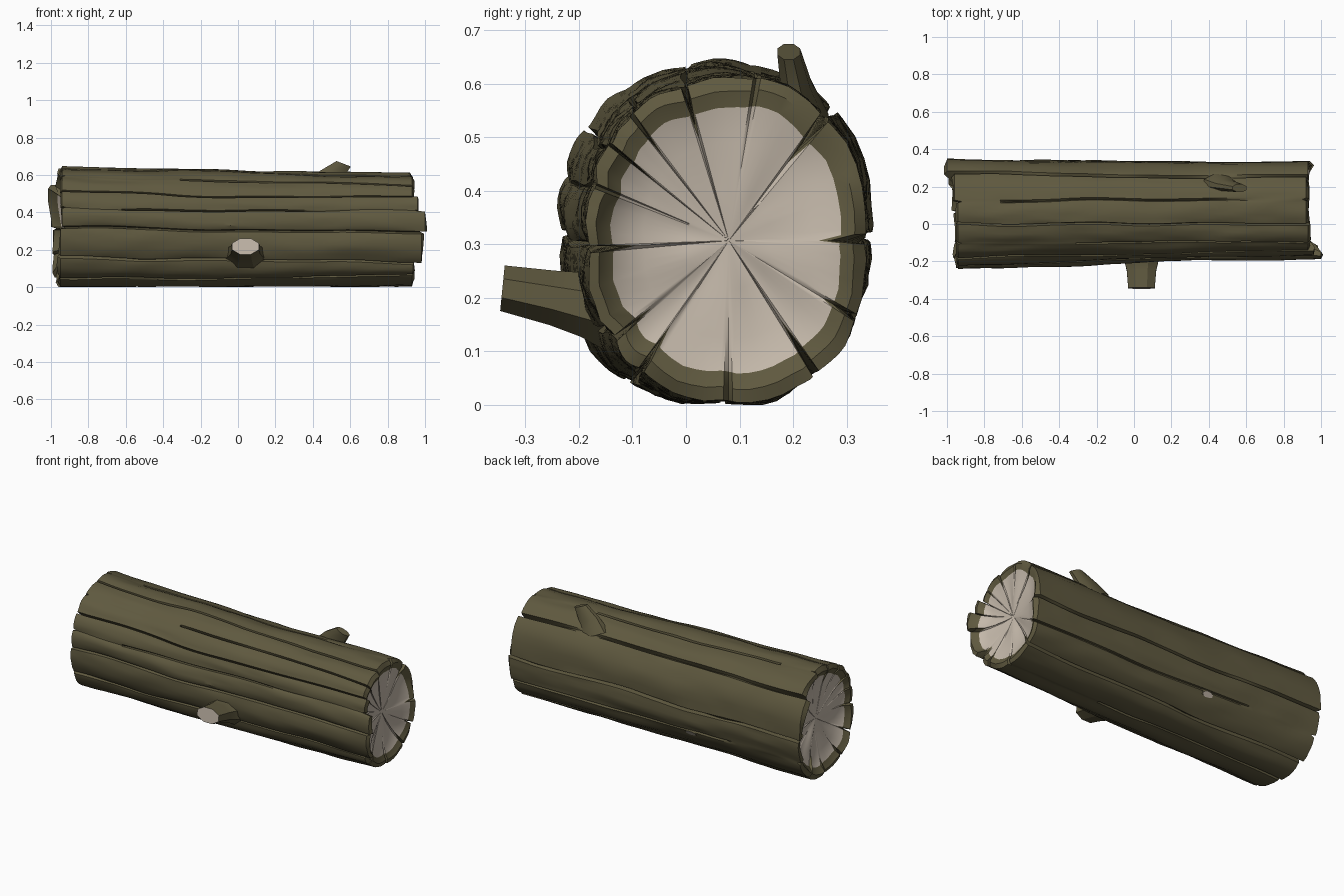
import bpy, bmesh, random
from math import cos, sin, pi, radians
from mathutils import Vector, noise

random.seed(4)
cube = bpy.data.objects.get("Cube")
if cube:
    bpy.data.objects.remove(cube, do_unlink=True)


def material(name, rgb):
    m = bpy.data.materials.new(name)
    m.use_nodes = True
    m.diffuse_color = (*rgb, 1)
    bsdf = m.node_tree.nodes["Principled BSDF"]
    bsdf.inputs["Base Color"].default_value = (*rgb, 1)
    bsdf.inputs["Roughness"].default_value = 0.9
    return m


BARK = material("olive_bark", (0.115, 0.1, 0.05))
WOOD = material("pale_wood", (0.55, 0.48, 0.4))

# Bark plates: start angle at right and left end, crack depth, crack range in x,
# then how far the plate reaches at the right (-x) and left (+x) end
PLATES = [
    (-2, 0, .045, -2, 2, 1.0, .93),
    (48, 53, .045, -2, 2, .96, .92),
    (78, 80, .03, -.7, .6, .94, .92),
    (100, 106, .045, -2, 2, .94, .93),
    (121, 127, .04, -.3, 2, .94, .93),
    (143, 140, .045, -2, 2, .94, .96),
    (160, 158, .022, -.6, .6, .94, 1.0),
    (180, 183, .045, -2, 2, .95, .98),
    (213, 220, .04, -2, 2, .95, .935),
    (238, 237, .045, -2, 2, .95, .93),
    (272, 270, .03, -2, .3, .96, .93),
    (300, 302, .05, -2, 2, .98, .93),
    (330, 328, .025, -.5, 2, .99, .94),
]
STEPS = [0, .05, .1, .25, .42, .58, .75, .9, .95]
RINGS = 56
LIFT = [random.uniform(-.007, .007) for _ in PLATES]


def bump(x, y, z):
    return noise.noise(Vector((x, y, z)))


def start_angle(k, x):
    """Angle of the crack before plate k, wandering along the log."""
    turn, k = divmod(k, len(PLATES))
    a, b = PLATES[k][:2]
    return a + (b - a) * (x + 1) / 2 + 3.5 * bump(x * 2.2, k * 7.3, 0) + 360 * turn


def axis(x):
    """Centre and half sizes of the trunk section."""
    sz = .312 - .008 * x + .003 * x * x
    return .068 + .012 * x, sz, .27 - .0175 * x + .0075 * x * x, sz


def surface(k, i, s):
    """Point on the bark: plate k, step i, place s along the log (-1 to 1)."""
    p, u = PLATES[k], STEPS[i]
    reach = p[6] if s > 0 else p[5]
    if i == 0:
        q = PLATES[k - 1]
        reach = min(reach, q[6] if s > 0 else q[5]) - .02
    x = s * .9 + (reach - .9) * s ** 9 if s > 0 else s * .9 + (reach - .9) * -(abs(s) ** 9)
    a0, a1 = start_angle(k, x), start_angle(k + 1, x)
    a = radians(a0 + (a1 - a0) * u)
    cy, cz, sy, sz = axis(x)
    c, d = cos(a), sin(a)
    r = (abs(c / sy) ** 2.3 + abs(d / sz) ** 2.3) ** (-1 / 2.3)
    r += .008 * sin(pi * u) + .012 * bump(x * 1.6, c * 2, d * 2)
    r += .005 * bump(x * 5, c * 9, d * 9) - .006
    r += LIFT[k] * (1 - abs(2 * u - 1) ** 4)
    # Cracks are deeper at the sawn ends and fade in and out between
    if i == 0 and p[3] < x < p[4]:
        wave = .6 + .8 * bump(x * 3, k * 3.1, 5)
        r -= p[2] * (max(.12, wave) + .7 * abs(s) ** 16)
    return Vector((x, cy + r * c, max(0, cz + r * d)))


def link(name, bm, smooth=35):
    bmesh.ops.recalc_face_normals(bm, faces=bm.faces)
    me = bpy.data.meshes.new(name)
    bm.to_mesh(me)
    bm.free()
    me.materials.append(BARK)
    me.materials.append(WOOD)
    ob = bpy.data.objects.new(name, me)
    bpy.context.collection.objects.link(ob)
    bpy.ops.object.select_all(action="DESELECT")
    ob.select_set(True)
    bpy.context.view_layer.objects.active = ob
    bpy.ops.object.shade_smooth_by_angle(angle=radians(smooth))
    return ob


def bridge(bm, a, b, mat=0):
    n = len(a)
    for j in range(n):
        f = bm.faces.new((a[j], a[(j + 1) % n], b[(j + 1) % n], b[j]))
        f.material_index = mat


# Trunk with bevelled bark rims and hollowed pale ends
bm = bmesh.new()
columns = [(k, i) for k in range(len(PLATES)) for i in range(len(STEPS))]
rings = []
for n in range(RINGS + 1):
    s = sin((2 * n / RINGS - 1) * pi / 2) * .4 + (2 * n / RINGS - 1) * .6
    rings.append([bm.verts.new(surface(k, i, s)) for k, i in columns])
for a, b in zip(rings, rings[1:]):
    bridge(bm, a, b)
for edge, side in ((rings[0], -1), (rings[-1], 1)):
    cy, cz = axis(side)[:2]
    flat = side * .925
    last = edge
    # Each ring: scale, blend towards the flat cut, x shift, material
    for scale, blend, shift, mat in ((.92, .1, .012, 0), (.82, .6, 0, 0),
                                     (.6, .85, -.012, 1), (.3, 1, -.02, 1)):
        ring = []
        for v in edge:
            rough = .02 * bump(v.co.y * 9, v.co.z * 9, side) if mat == 0 else 0
            sc = scale + rough
            x = v.co.x + (flat - v.co.x) * blend
            x += side * shift + .02 * bump(v.co.y * 5, v.co.z * 5, scale)
            ring.append(bm.verts.new((x, cy + (v.co.y - cy) * sc, cz + (v.co.z - cz) * sc)))
        bridge(bm, last, ring, mat)
        last = ring
    hub = bm.verts.new((flat - side * .025, cy, cz))
    for j in range(len(last)):
        bm.faces.new((last[j], last[(j + 1) % len(last)], hub)).material_index = 1
link("trunk", bm)


def stub(name, sections, u, v, tip_mat, sides=8):
    """Broken branch: sections of (centre, half width along u, half width along v)."""
    bm = bmesh.new()
    last = None
    for centre, ru, rv in sections:
        ring = []
        for j in range(sides):
            t = 2 * pi * (j + .5) / sides
            ring.append(bm.verts.new(Vector(centre) + Vector(u) * ru * cos(t) + Vector(v) * rv * sin(t)))
        if last:
            bridge(bm, last, ring)
        last = ring
    bm.faces.new(last).material_index = tip_mat
    link(name, bm, 30)


# Front branch stub with a pale cut, and a slanted bark stub on top
stub("front_branch", [((.04, -.1, .18), .14, .11), ((.04, -.19, .187), .1, .065),
                      ((.04, -.25, .2), .085, .055), ((.04, -.343, .218), .077, .046)],
     (1, 0, 0), (0, .1, 1), 1)
stub("top_branch", [((.46, .22, .53), .1, .05), ((.5, .205, .6), .07, .03),
                    ((.565, .192, .66), .044, .023)],
     (.93, 0, -.36), (0, 1, 0), 0)

# Small pale scar low on the back
cy, cz, sy, sz = axis(-.25)
out = Vector((0, cos(radians(-33)), sin(radians(-33))))
up = Vector((0, -out.z, out.y))
spot = Vector((-.25, cy, cz)) + out * .275
stub("bark_scar", [(spot, .05, .03), (spot + out * .018, .035, .018)], (1, 0, 0), up, 1)
